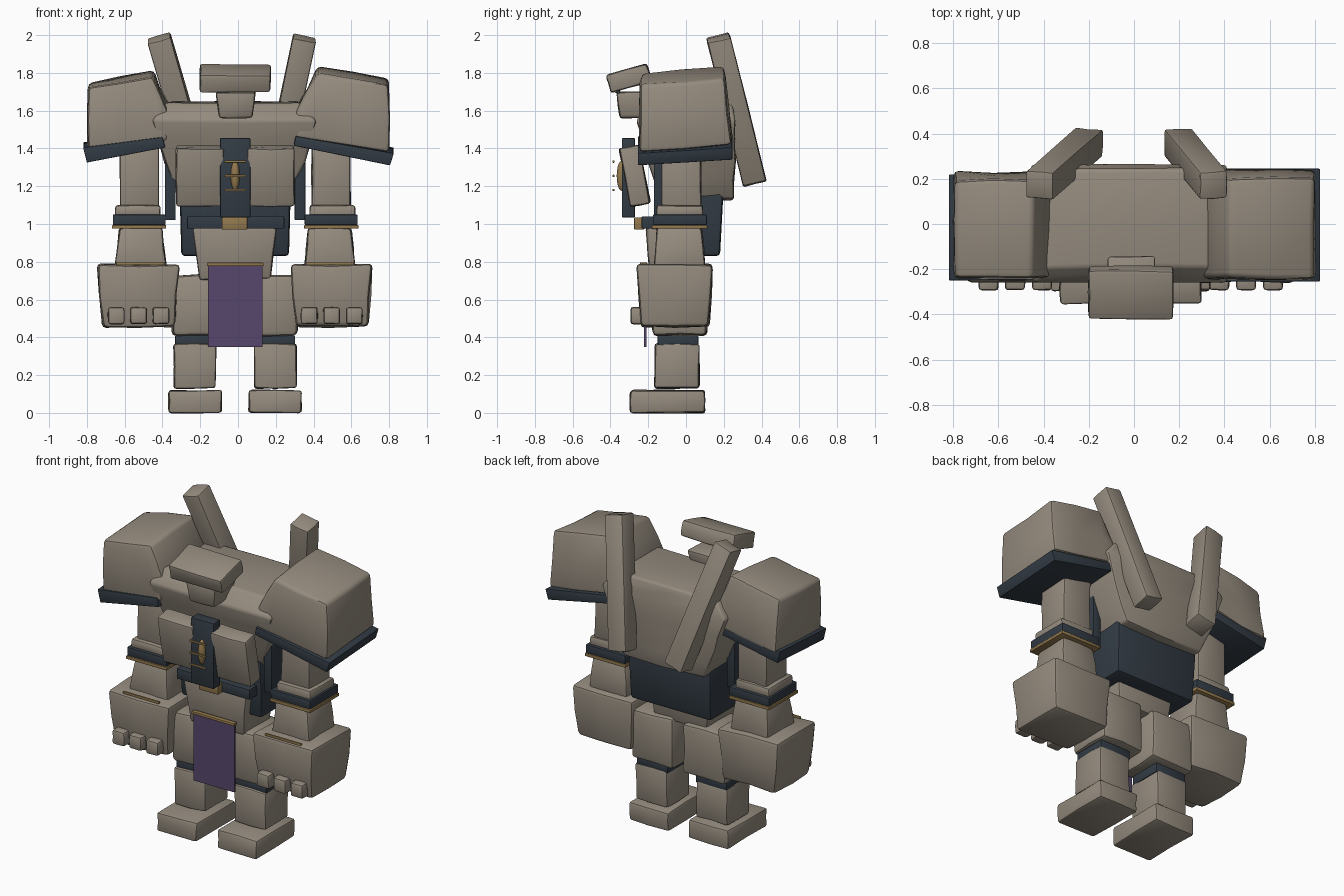
import bpy, bmesh, math, random
from mathutils import Vector, Matrix

if "Cube" in bpy.data.objects:
    bpy.data.objects.remove(bpy.data.objects["Cube"])

random.seed(4)


def material(name, rgb):
    m = bpy.data.materials.new(name)
    m.diffuse_color = (*rgb, 1)
    m.use_nodes = True
    m.node_tree.nodes["Principled BSDF"].inputs["Base Color"].default_value = m.diffuse_color
    return m


STONE = material("warm_stone", (0.30, 0.26, 0.21))
DARK = material("dark_slate", (0.032, 0.044, 0.058))
GOLD = material("dull_gold", (0.29, 0.19, 0.075))
PURPLE = material("purple_cloth", (0.095, 0.062, 0.15))


def finish(name, bm, mat, bevel=0.0, wobble=0.0):
    """Roughen, round the edges and turn a bmesh into an object."""
    if wobble:
        bmesh.ops.subdivide_edges(bm, edges=bm.edges[:], cuts=1, use_grid_fill=True)
        for v in bm.verts:
            v.co += Vector([random.uniform(-wobble, wobble) for _ in range(3)])
    bmesh.ops.recalc_face_normals(bm, faces=bm.faces[:])
    if bevel:
        sharp = [e for e in bm.edges if e.calc_face_angle(0) > 0.6]
        bmesh.ops.bevel(bm, geom=sharp, offset=bevel, segments=2, profile=0.5,
                        affect='EDGES', clamp_overlap=True)
    me = bpy.data.meshes.new(name)
    bm.to_mesh(me)
    bm.free()
    me.materials.append(mat)
    ob = bpy.data.objects.new(name, me)
    bpy.context.collection.objects.link(ob)
    bpy.context.view_layer.objects.active = ob
    ob.select_set(True)
    bpy.ops.object.shade_smooth_by_angle(angle=math.radians(40))
    ob.select_set(False)
    return ob


def loft(rings):
    """Skin a row of four-cornered rings and cap both ends."""
    bm = bmesh.new()
    rows = [[bm.verts.new(p) for p in r] for r in rings]
    for a, b in zip(rows, rows[1:]):
        for i in range(4):
            j = (i + 1) % 4
            bm.faces.new((a[i], a[j], b[j], b[i]))
    bm.faces.new(rows[0])
    bm.faces.new(rows[-1])
    return bm


def stack(name, levels, mat=STONE, bevel=0.016, wobble=0.005):
    """Solid from rectangles (z, x0, x1, y0, y1) at rising heights."""
    rings = [[(x0, y0, z), (x1, y0, z), (x1, y1, z), (x0, y1, z)]
             for z, x0, x1, y0, y1 in levels]
    return finish(name, loft(rings), mat, bevel, wobble)


def box(name, x0, x1, y0, y1, z0, z1, mat=STONE, bevel=0.014, wobble=0.004):
    return stack(name, [(z0, x0, x1, y0, y1), (z1, x0, x1, y0, y1)], mat, bevel, wobble)


def trim(name, x0, x1, y0, y1, z0, z1, mat=DARK, bevel=0.005):
    return box(name, x0, x1, y0, y1, z0, z1, mat, bevel, 0)


def sideways(name, cuts, y0, y1, mat, bevel, wobble, slope=0.07):
    """Solid from slices (x, z0 low, z1 high), rising slightly to the back."""
    rings = [[(x, y0, a + slope * y0), (x, y1, a + slope * y1),
              (x, y1 - 0.04, b + slope * y1), (x, y0 + 0.01, b + slope * y0)]
             for x, a, b in cuts]
    return finish(name, loft(rings), mat, bevel, wobble)


def tilted(name, centre, size, rot, mat=STONE, bevel=0.014, wobble=0.004):
    bm = bmesh.new()
    bmesh.ops.create_cube(bm, size=1)
    bm.transform(Matrix.Translation(centre) @ rot @ Matrix.Diagonal((*size, 1)))
    return finish(name, bm, mat, bevel, wobble)


# Legs and arms: built once per side around the body's centre line
MID = -0.015
for side, s in (("left", -1), ("right", 1)):
    def span(a, b):
        return sorted((MID + s * a, MID + s * b))

    # leg
    box(side + "_foot", *span(0.072, 0.352), -0.295, 0.10, 0.0, 0.12)
    box(side + "_shin", *span(0.102, 0.325), -0.165, 0.07, 0.13, 0.365)
    trim(side + "_knee_band", *span(0.10, 0.318), -0.15, 0.065, 0.35, 0.41)
    box(side + "_thigh", *span(0.035, 0.333), -0.18, 0.11, 0.41, 0.73, bevel=0.025, wobble=0.006)

    # arm
    box(side + "_upper_arm", *span(0.405, 0.61), -0.13, 0.08, 1.09, 1.45)
    trim(side + "_arm_plate", *span(0.315, 0.372), -0.17, 0.06, 1.02, 1.45)
    box(side + "_elbow", *span(0.395, 0.635), -0.155, 0.09, 1.03, 1.10, wobble=0.003)
    trim(side + "_elbow_band", *span(0.368, 0.648), -0.175, 0.11, 0.995, 1.05)
    trim(side + "_elbow_trim", *span(0.365, 0.652), -0.18, 0.113, 0.975, 0.994, GOLD, 0.003)
    stack(side + "_forearm", [(0.77, *span(0.365, 0.637), -0.17, 0.10),
                              (0.98, *span(0.388, 0.615), -0.155, 0.085)])
    stack(side + "_fist", [(0.455, *span(0.32, 0.70), -0.235, 0.12),
                           (0.785, *span(0.295, 0.73), -0.26, 0.145)], bevel=0.022, wobble=0.007)
    trim(side + "_fist_trim", *span(0.375, 0.63), -0.243, -0.23, 0.782, 0.797, GOLD, 0.003)
    for i in range(3):
        a = 0.348 + 0.119 * i
        box(f"{side}_knuckle_{i + 1}", *span(a, a + 0.088), -0.293, -0.21, 0.47, 0.56, wobble=0.002)

    # chest plate leaning forward at the top
    tilted(side + "_chest_plate", (MID + s * 0.188, -0.272, 1.255), (0.25, 0.11, 0.315),
           Matrix.Rotation(math.radians(11), 4, 'X'))

# Shoulders: pauldron with a dark slab beneath
sideways("left_shoulder", [(-0.795, 1.40, 1.735), (-0.45, 1.45, 1.80), (-0.37, 1.46, 1.62)],
         -0.245, 0.235, STONE, 0.022, 0.006)
sideways("right_shoulder", [(0.80, 1.40, 1.75), (0.42, 1.46, 1.82), (0.305, 1.47, 1.60)],
         -0.25, 0.245, STONE, 0.022, 0.006)
for name, pts, y0, y1 in (
        ("left_shoulder_rim", [(-0.82, -0.80, 1.34, 1.42), (-0.40, -0.385, 1.42, 1.475)], -0.25, 0.22),
        ("right_shoulder_rim", [(0.825, 0.805, 1.325, 1.39), (0.305, 0.295, 1.43, 1.48)], -0.255, 0.245)):
    rings = [[(xb, y0, zb + 0.06 * y0), (xb, y1, zb + 0.06 * y1),
              (xt, y1, zt + 0.06 * y1), (xt, y0, zt + 0.06 * y0)] for xt, xb, zb, zt in pts]
    finish(name, loft(rings), DARK, 0.005)

# Torso
stack("upper_torso", [(1.13, -0.30, 0.27, -0.14, 0.25), (1.33, -0.385, 0.355, -0.20, 0.265),
                      (1.55, -0.455, 0.41, -0.26, 0.26), (1.645, -0.38, 0.33, -0.19, 0.24)],
      bevel=0.015, wobble=0.007)
stack("waist", [(0.83, -0.30, 0.27, -0.15, 0.18), (1.20, -0.31, 0.28, -0.17, 0.20)],
      DARK, 0.02, 0)
stack("pelvis", [(0.705, -0.20, 0.17, -0.19, 0.08), (0.98, -0.24, 0.21, -0.215, 0.10)])
trim("belt", -0.27, 0.245, -0.235, -0.14, 0.975, 1.04)
trim("belt_buckle", -0.085, 0.05, -0.275, -0.22, 0.97, 1.035, GOLD)

# Chest centre strip with its gold ornament
trim("chest_strip", -0.095, 0.065, -0.34, -0.27, 1.035, 1.455)
bm = bmesh.new()
bmesh.ops.create_uvsphere(bm, u_segments=16, v_segments=10, radius=1)
bm.transform(Matrix.Translation((MID, -0.34, 1.255)) @ Matrix.Diagonal((0.024, 0.027, 0.08, 1)))
finish("chest_ornament", bm, GOLD)
for i, z in enumerate((1.18, 1.255, 1.33)):
    trim(f"chest_bar_{i + 1}", -0.072, 0.042, -0.39, -0.378, z - 0.006, z + 0.006, GOLD, 0.003)

# Hanging cloth
trim("loin_cloth", -0.16, 0.13, -0.222, -0.21, 0.35, 0.785, PURPLE, 0)
trim("cloth_rod", -0.165, 0.135, -0.235, -0.205, 0.778, 0.795, GOLD, 0.003)

# Head: tapered face under a tilted brow slab
stack("face", [(1.56, -0.10, 0.075, -0.35, -0.17), (1.70, -0.12, 0.095, -0.37, -0.14)], wobble=0.003)
trim("visor_band", -0.115, 0.09, -0.373, -0.35, 1.69, 1.72)
trim("visor_trim", -0.12, 0.095, -0.38, -0.366, 1.695, 1.708, GOLD, 0.003)
tilted("brow_slab", (MID, -0.303, 1.772), (0.375, 0.225, 0.10),
       Matrix.Rotation(math.radians(16), 4, 'X'))

# Back beams leaning outwards and forwards
for name, top, low in (("left_back_beam", (-0.418, 0.172, 1.985), (-0.197, 0.362, 1.225)),
                       ("right_back_beam", (0.352, 0.172, 1.985), (0.195, 0.362, 1.225))):
    t, l = Vector(top), Vector(low)
    z = (t - l).normalized()
    x = Vector((1, 0, 0))
    x = (x - z * x.dot(z)).normalized()
    rot = Matrix((x, z.cross(x), z)).transposed().to_4x4()
    tilted(name, (t + l) / 2, (0.125, 0.125, (t - l).length), rot, bevel=0.01, wobble=0.003)
